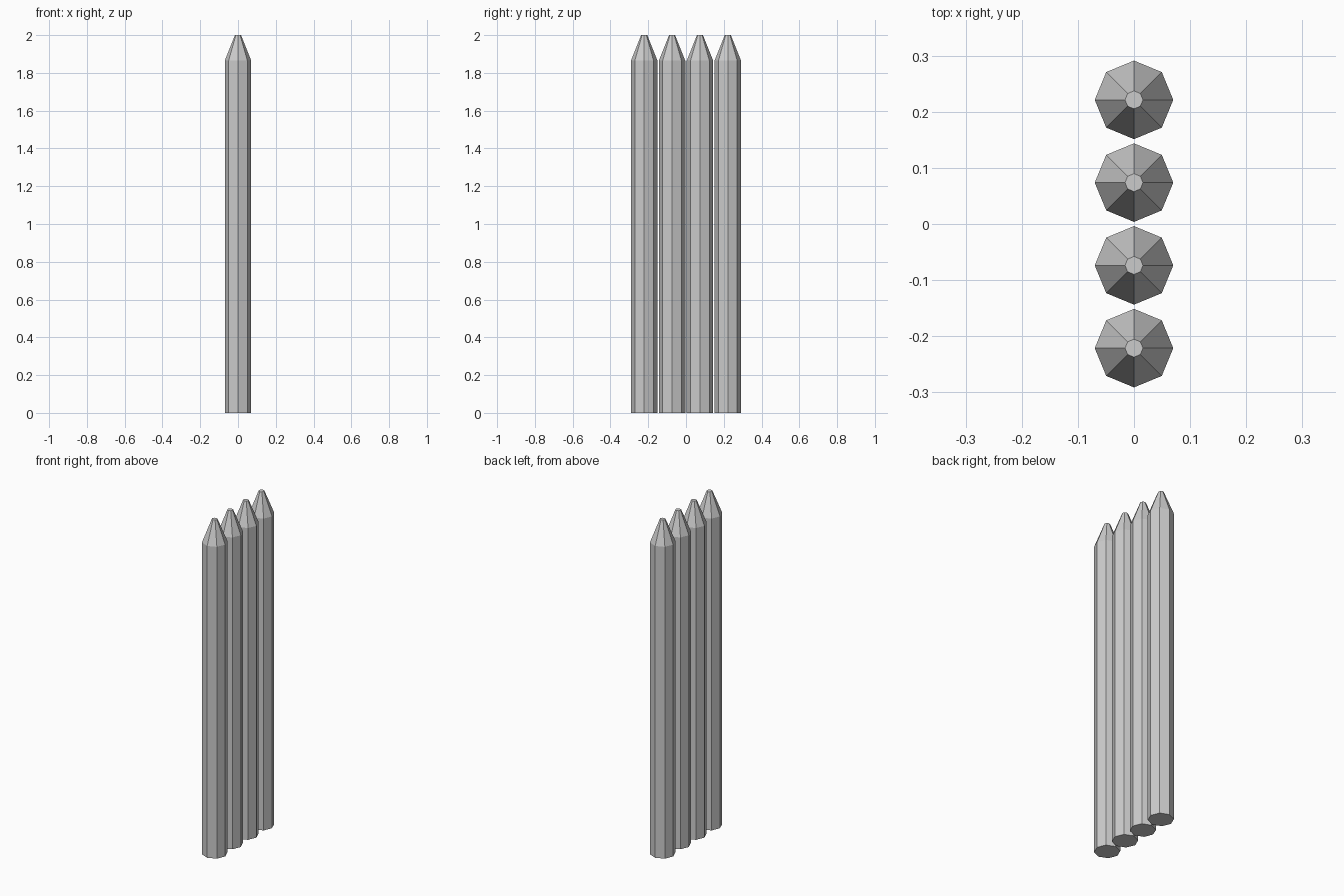
import bpy
import bmesh
from math import cos, sin, tau

cube = bpy.data.objects.get("Cube")
if cube:
    bpy.data.objects.remove(cube, do_unlink=True)

SIDES = 8
POSTS = 4
SPACING = 0.1475
# (radius, height) rings from the base to the blunt tip
PROFILE = [(0.07, 0.0), (0.07, 1.865), (0.016, 2.0)]

# Plain grey
grey = bpy.data.materials.new("plain grey")
grey.use_nodes = True
colour = (0.6, 0.6, 0.6, 1.0)
grey.diffuse_color = colour
grey.node_tree.nodes["Principled BSDF"].inputs["Base Color"].default_value = colour

# One sharpened octagonal post, shared by the whole row
bm = bmesh.new()
rings = [[bm.verts.new((r * cos(tau * i / SIDES), r * sin(tau * i / SIDES), z))
          for i in range(SIDES)] for r, z in PROFILE]
for low, high in zip(rings, rings[1:]):
    for i in range(SIDES):
        j = (i + 1) % SIDES
        bm.faces.new((low[i], low[j], high[j], high[i]))
bm.faces.new(rings[0][::-1])
bm.faces.new(rings[-1])
mesh = bpy.data.meshes.new("post")
bm.to_mesh(mesh)
bm.free()
mesh.materials.append(grey)

# Row of posts from front to back
for n in range(POSTS):
    post = bpy.data.objects.new(f"fence_post_{n + 1}", mesh)
    post.location.y = (n - (POSTS - 1) / 2) * SPACING
    bpy.context.collection.objects.link(post)
